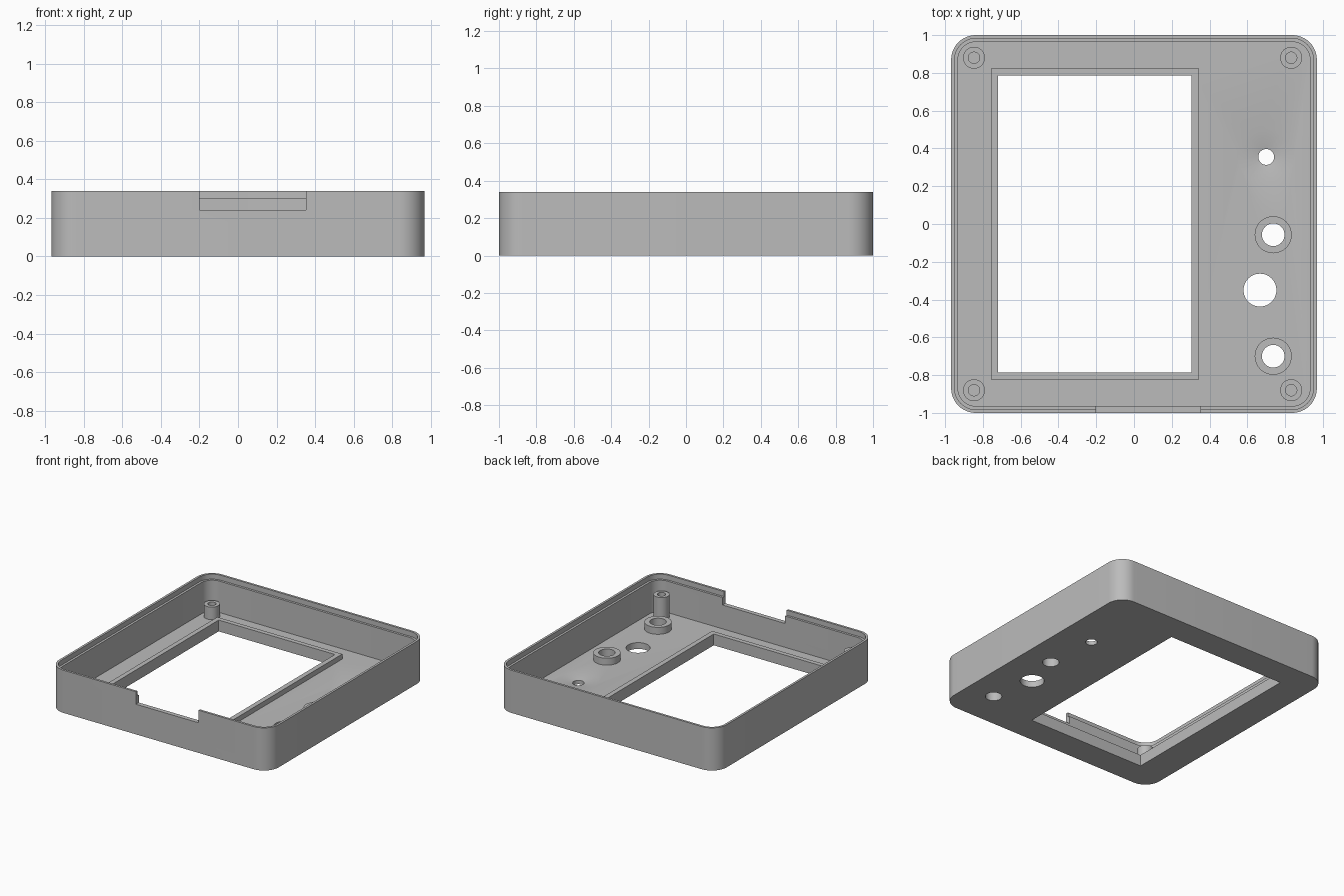
import bpy, bmesh
from math import cos, sin, pi, radians

cube = bpy.data.objects.get("Cube")
if cube:
    bpy.data.objects.remove(cube, do_unlink=True)

HALF_X, HALF_Y, HEIGHT = 0.968, 1.0, 0.34
CORNER, FLOOR, LEDGE = 0.13, 0.05, 0.30

grey = bpy.data.materials.new("plain grey")
grey.use_nodes = True
grey.diffuse_color = (0.5, 0.5, 0.5, 1)
grey.node_tree.nodes["Principled BSDF"].inputs["Base Color"].default_value = (0.5, 0.5, 0.5, 1)


def make(name, bm):
    bmesh.ops.recalc_face_normals(bm, faces=bm.faces)
    mesh = bpy.data.meshes.new(name)
    bm.to_mesh(mesh)
    bm.free()
    mesh.materials.append(grey)
    ob = bpy.data.objects.new(name, mesh)
    bpy.context.collection.objects.link(ob)
    return ob


def loft(name, bottom, top, z0, z1):
    """Solid between two outlines with equal point counts."""
    bm = bmesh.new()
    a = [bm.verts.new((x, y, z0)) for x, y in bottom]
    b = [bm.verts.new((x, y, z1)) for x, y in top]
    bm.faces.new(a)
    bm.faces.new(b)
    for i in range(len(a)):
        j = (i + 1) % len(a)
        bm.faces.new((a[i], a[j], b[j], b[i]))
    return make(name, bm)


def circle(x, y, r, n=48):
    return [(x + r * cos(2 * pi * i / n), y + r * sin(2 * pi * i / n)) for i in range(n)]


def rounded(inset, steps=12):
    """Case outline moved inwards by inset."""
    r = CORNER - inset
    points = []
    for k, (sx, sy) in enumerate([(1, 1), (-1, 1), (-1, -1), (1, -1)]):
        for i in range(steps + 1):
            a = (k + i / steps) * pi / 2
            points.append((sx * (HALF_X - CORNER) + r * cos(a),
                           sy * (HALF_Y - CORNER) + r * sin(a)))
    return points


def prism(name, outline, z0, z1):
    return loft(name, outline, outline, z0, z1)


def box(name, x0, x1, y0, y1, z0, z1):
    return prism(name, [(x0, y0), (x1, y0), (x1, y1), (x0, y1)], z0, z1)


def cut(ob, cutter):
    """Subtract the cutter from the object and discard it."""
    mod = ob.modifiers.new("cut", 'BOOLEAN')
    mod.operation, mod.solver, mod.object = 'DIFFERENCE', 'EXACT', cutter
    graph = bpy.context.evaluated_depsgraph_get()
    mesh = bpy.data.meshes.new_from_object(ob.evaluated_get(graph))
    ob.modifiers.clear()
    ob.data = mesh
    bpy.data.objects.remove(cutter, do_unlink=True)


def tube(name, x, y, outer, inner, z0, z1):
    ob = prism(name, circle(x, y, outer), z0, z1)
    cut(ob, prism("bore", circle(x, y, inner), z0 - 0.1, z1 + 0.1))
    return ob


# Open tray with a stepped rim
case = prism("case_shell", rounded(0), 0, HEIGHT)
cut(case, prism("cavity", rounded(0.036), FLOOR, 0.5))
cut(case, prism("rim_step", rounded(0.018), LEDGE, 0.5))

# Connector notch in the front wall
cut(case, box("notch", -0.2, 0.352, -1.1, -0.94, 0.24, 0.5))

# Screen window and its raised border
window = (-0.72, 0.305, -0.785, 0.785)
cut(case, box("window", *window, -0.1, 0.2))
border = box("window_border", -0.758, 0.344, -0.822, 0.822, FLOOR, 0.09)
cut(border, box("window", *window, -0.1, 0.2))
parts = [case, border]

# Plain floor holes and the shallow dish around the small one
cut(case, prism("large_hole", circle(0.667, -0.35, 0.087), -0.1, 0.2))
cut(case, loft("dish", circle(0.7, 0.355, 0.04), circle(0.7, 0.355, 0.15), 0.03, FLOOR + 0.0005))
cut(case, prism("small_hole", circle(0.7, 0.355, 0.042), -0.1, 0.2))

# Collared holes
for label, y in (("front", -0.70), ("middle", -0.057)):
    cut(case, prism("button_hole", circle(0.737, y, 0.06), -0.1, 0.2))
    parts.append(tube(label + "_collar", 0.737, y, 0.098, 0.06, FLOOR, 0.105))

# Screw posts, taller at the front
for side, x in (("right", -0.847), ("left", 0.832)):
    for end, y, top in (("front", -0.88, 0.23), ("back", 0.88, 0.15)):
        parts.append(tube(f"{end}_{side}_post", x, y, 0.058, 0.03, FLOOR, top))

# Smooth the curved walls, keep the edges crisp
bpy.ops.object.select_all(action='DESELECT')
for ob in parts:
    ob.select_set(True)
bpy.context.view_layer.objects.active = case
bpy.ops.object.shade_smooth_by_angle(angle=radians(30))
